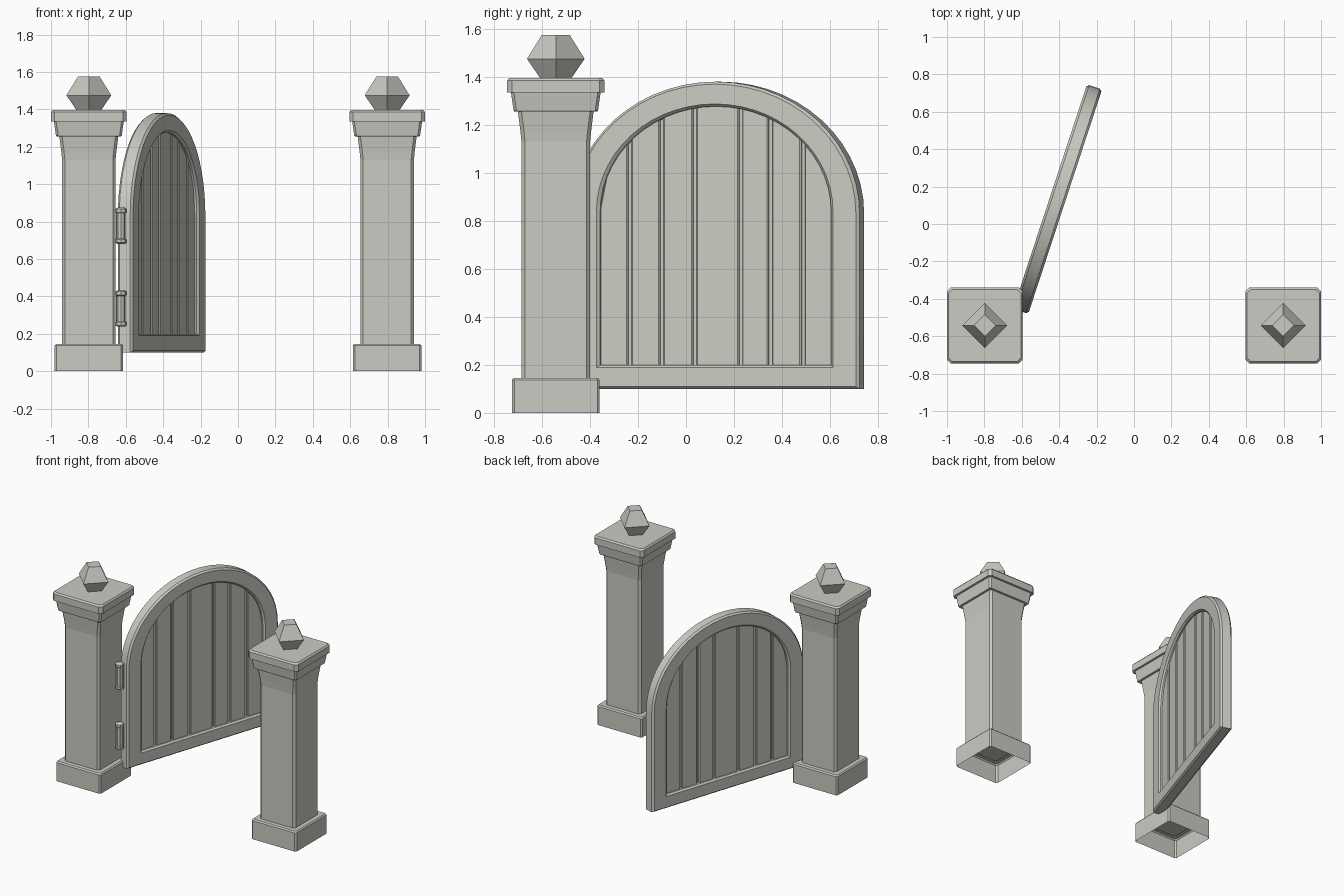
import bpy, bmesh, math
from mathutils import Vector

cube = bpy.data.objects.get("Cube")
if cube:
    bpy.data.objects.remove(cube, do_unlink=True)

stone = bpy.data.materials.new("pale_stone_grey")
stone.use_nodes = True
COLOUR = (0.60, 0.60, 0.55, 1)
stone.diffuse_color = COLOUR
stone.node_tree.nodes["Principled BSDF"].inputs["Base Color"].default_value = COLOUR


def finish(name, bm, loc=(0, 0, 0), turn=0, smooth=False, bevel=0):
    bmesh.ops.recalc_face_normals(bm, faces=bm.faces)
    mesh = bpy.data.meshes.new(name)
    bm.to_mesh(mesh)
    bm.free()
    mesh.materials.append(stone)
    ob = bpy.data.objects.new(name, mesh)
    ob.location = loc
    ob.rotation_euler.z = turn
    bpy.context.collection.objects.link(ob)
    if bevel:
        mod = ob.modifiers.new("bevel", 'BEVEL')
        mod.width = bevel
        mod.limit_method = 'ANGLE'
    if smooth:
        bpy.ops.object.select_all(action='DESELECT')
        ob.select_set(True)
        bpy.context.view_layer.objects.active = ob
        bpy.ops.object.shade_smooth_by_angle(angle=math.radians(30))
    return ob


def skin(bm, rings, closed=False):
    """Join successive vertex rings with quads."""
    pairs = list(zip(rings, rings[1:]))
    if closed:
        pairs.append((rings[-1], rings[0]))
    for a, b in pairs:
        for i in range(len(a)):
            j = (i + 1) % len(a)
            bm.faces.new((a[i], a[j], b[j], b[i]))


def square_stack(name, levels, loc, open_bottom=False):
    """Loft chamfered squares given as (half width, chamfer, z)."""
    bm = bmesh.new()
    rings = []
    for h, c, z in levels:
        k = h - c
        pts = [(h, -k), (h, k), (k, h), (-k, h), (-h, k), (-h, -k), (-k, -h), (k, -h)]
        rings.append([bm.verts.new((x, y, z)) for x, y in pts])
    skin(bm, rings)
    bm.faces.new(rings[-1])
    if not open_bottom:
        bm.faces.new(rings[0])
    return finish(name, bm, loc)


def turned(name, levels, sides, loc, smooth=False):
    """Loft regular polygons given as (radius, z)."""
    bm = bmesh.new()
    rings = [[bm.verts.new((r * math.cos(math.tau * i / sides),
                            r * math.sin(math.tau * i / sides), z))
              for i in range(sides)] for r, z in levels]
    skin(bm, rings)
    bm.faces.new(rings[0])
    bm.faces.new(rings[-1])
    return finish(name, bm, loc, smooth=smooth)


# Gate posts
for side, sx in (("left", 1), ("right", -1)):
    at = (sx * 0.7975, -0.5425, 0)
    square_stack(side + "_post_base",
                 [(0.183, 0.01, 0), (0.183, 0.01, 0.137), (0.175, 0.01, 0.146)],
                 at, open_bottom=True)
    square_stack(side + "_post_shaft",
                 [(0.143, 0.015, 0.14), (0.143, 0.015, 1.13), (0.147, 0.015, 1.17),
                  (0.158, 0.015, 1.258)], at)
    square_stack(side + "_post_moulding",
                 [(0.172, 0.012, 1.255), (0.176, 0.012, 1.26), (0.187, 0.012, 1.337)], at)
    square_stack(side + "_post_cap",
                 [(0.2025, 0.02, 1.335), (0.2025, 0.02, 1.385), (0.193, 0.02, 1.396)], at)
    turned(side + "_post_finial",
           [(0.062, 1.39), (0.12, 1.475), (0.058, 1.575)], 4, at)

# Gate placement and arch
HINGE = (-0.6055, -0.467, 0)
TURN = math.radians(71.8)
LENGTH, HALF_THICK = 1.263, 0.0425
MID = LENGTH / 2


def outline(half, bottom, spring, rise, steps=28):
    pts = [(MID - half, bottom), (MID + half, bottom)]
    for i in range(steps + 1):
        a = math.pi * i / steps
        pts.append((MID + half * math.cos(a), spring + rise * math.sin(a)))
    return [Vector(p) for p in pts]


# Arched frame: bevelled section swept between the outer and inner outlines
outer = outline(MID, 0.10, 0.83, 0.55)
inner = outline(MID - 0.125, 0.20, 0.84, 0.437)
edge = HALF_THICK - 0.012
section = [(0, -edge), (0.1, -HALF_THICK), (0.9, -HALF_THICK), (1, -edge),
           (1, edge), (0.9, HALF_THICK), (0.1, HALF_THICK), (0, edge)]
bm = bmesh.new()
rings = []
for t, v in section:
    pts = [o.lerp(i, t) for o, i in zip(outer, inner)]
    rings.append([bm.verts.new((p.x, v, p.y)) for p in pts])
skin(bm, rings, closed=True)
finish("gate_frame", bm, HINGE, TURN, smooth=True)


def arch_slab(name, u0, u1, half_depth, bevel=0):
    """Board from u0 to u1 whose top follows the inner arch."""
    half = MID - 0.118
    def top(u):
        return 0.84 + 0.445 * math.sqrt(max(0, 1 - ((u - MID) / half) ** 2))
    steps = max(4, int((u1 - u0) / 0.025))
    pts = [(u0, 0.19), (u1, 0.19)]
    pts += [(u, top(u)) for u in (u1 + (u0 - u1) * i / steps for i in range(steps + 1))]
    bm = bmesh.new()
    front, back = [[bm.verts.new((u, v, z)) for u, z in pts]
                   for v in (-half_depth, half_depth)]
    skin(bm, [front, back])
    bm.faces.new(front)
    bm.faces.new(back)
    return finish(name, bm, HINGE, TURN, bevel=bevel)


# Backing panel and uneven planks
arch_slab("gate_panel", 0.12, LENGTH - 0.12, 0.008)
grooves = [0.25, 0.39, 0.535, 0.736, 0.867, 1.01]
starts = [0.118] + [g + 0.008 for g in grooves]
ends = [g - 0.008 for g in grooves] + [LENGTH - 0.118]
for n, (a, b) in enumerate(zip(starts, ends), 1):
    arch_slab(f"gate_plank_{n}", a, b, 0.02, bevel=0.005)

# Hinges between the post and the gate
for label, z in (("lower", 0.335), ("upper", 0.777)):
    at = (-0.626, -0.485, z)
    turned(label + "_hinge_barrel",
           [(0.018, -0.097), (0.029, -0.09), (0.029, -0.072), (0.023, -0.068),
            (0.023, 0.068), (0.029, 0.072), (0.029, 0.09), (0.018, 0.097)], 8, at)
    bm = bmesh.new()
    bmesh.ops.create_cube(bm, size=1)
    bmesh.ops.scale(bm, vec=(0.05, 0.03, 0.14), verts=bm.verts)
    finish(label + "_hinge_leaf", bm, (-0.626, -0.468, z))
